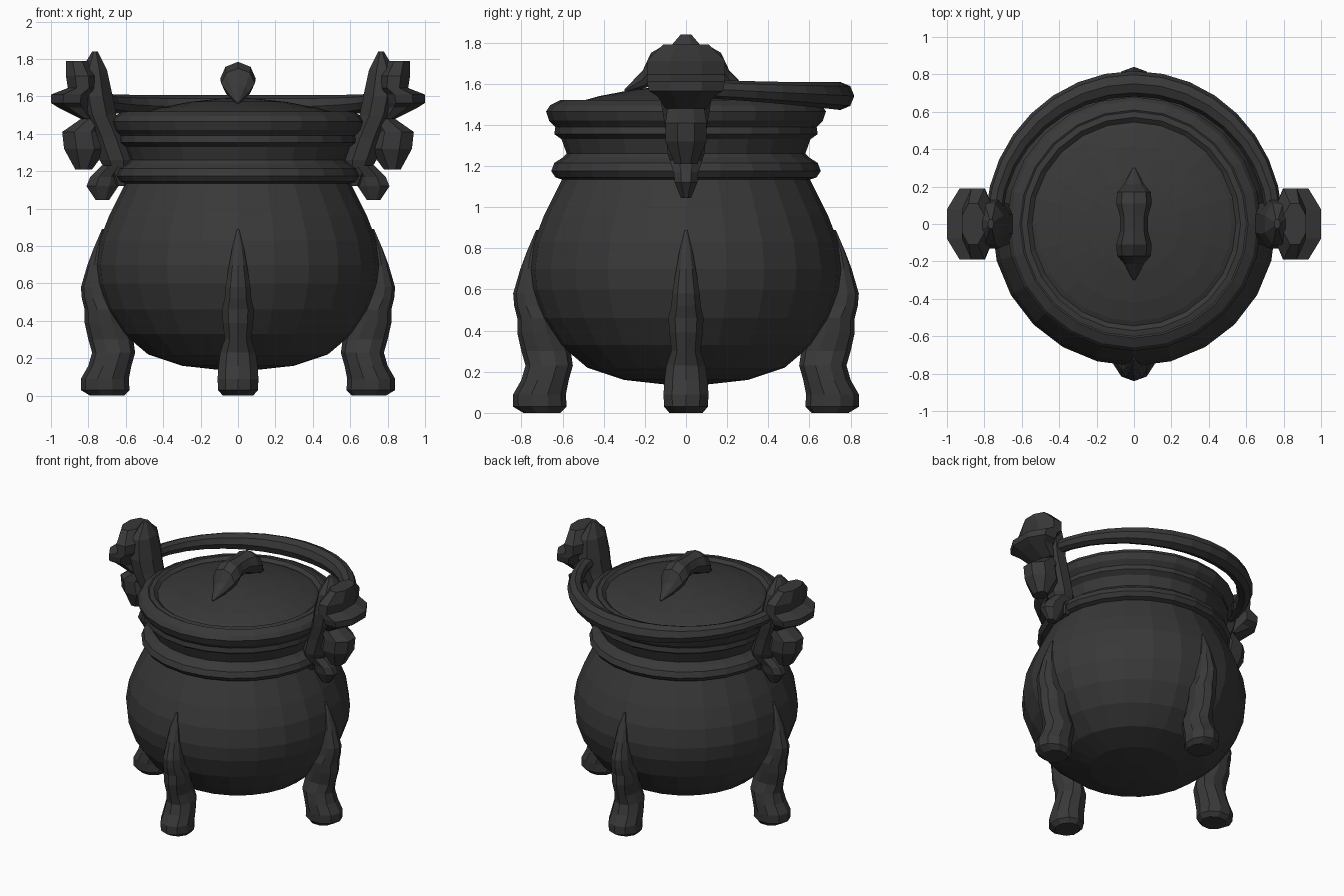
import bpy, bmesh, math
from mathutils import Vector, Matrix

iron = bpy.data.materials.new("dark cast iron")
iron.diffuse_color = (0.04, 0.04, 0.04, 1)


def loft(name, rings, closed_ends=True):
    """Skin a list of vertex rings into a flat shaded object."""
    bm = bmesh.new()
    loops = [[bm.verts.new(p) for p in ring] for ring in rings]
    n = len(loops[0])
    for a, b in zip(loops, loops[1:]):
        for i in range(n):
            j = (i + 1) % n
            bm.faces.new((a[i], a[j], b[j], b[i]))
    if closed_ends:
        bm.faces.new(loops[0])
        bm.faces.new(loops[-1])
    bmesh.ops.recalc_face_normals(bm, faces=bm.faces)
    me = bpy.data.meshes.new(name)
    bm.to_mesh(me)
    bm.free()
    me.materials.append(iron)
    ob = bpy.data.objects.new(name, me)
    bpy.context.collection.objects.link(ob)
    return ob


def ring(c, u, v, n=8, flat=False):
    """Elliptical ring about c with half axes u and v; flat puts sides on the axes."""
    off, k = (math.pi / n, 1 / math.cos(math.pi / n)) if flat else (0, 1)
    c, u, v = Vector(c), Vector(u), Vector(v)
    return [c + k * (u * math.cos(off + 2 * math.pi * i / n) + v * math.sin(off + 2 * math.pi * i / n))
            for i in range(n)]


def lathe(name, profile, n=24):
    return loft(name, [ring((0, 0, z), (r, 0, 0), (0, r, 0), n) for r, z in profile])


# Round pot with collar, neck and rim
lathe("pot_body", [(0.1, 0.138), (0.3, 0.16), (0.48, 0.22), (0.61, 0.33), (0.7, 0.46), (0.75, 0.6),
                   (0.76, 0.7), (0.74, 0.83), (0.69, 0.96), (0.635, 1.07), (0.6, 1.14)])
lathe("pot_collar", [(0.59, 1.13), (0.635, 1.145), (0.655, 1.175), (0.64, 1.215), (0.6, 1.24), (0.58, 1.26),
                     (0.605, 1.33), (0.64, 1.355), (0.635, 1.39), (0.665, 1.42), (0.68, 1.465),
                     (0.66, 1.495), (0.61, 1.52), (0.57, 1.5)])

# Shallow domed lid
lathe("lid", [(0.6, 1.47), (0.605, 1.515), (0.57, 1.52), (0.545, 1.5), (0.52, 1.512), (0.42, 1.54),
              (0.25, 1.572), (0.08, 1.59), (0.01, 1.592)])

# Arched lid handle with pointed ends
knob = [(-0.3, 1.565, 0.006, 0.006), (-0.21, 1.62, 0.055, 0.045), (-0.17, 1.67, 0.09, 0.08),
        (-0.11, 1.695, 0.095, 0.09), (-0.04, 1.71, 0.075, 0.07)]
knob += [(-y, z, a, b) for y, z, a, b in reversed(knob)]
loft("lid_handle", [ring((0, y, z), (a, 0, 0), (0, 0, b)) for y, z, a, b in knob])

# Carrying handle resting around the back
rings = []
for i in range(17):
    t = math.radians(4 + 172 * i / 16)
    d = Vector((math.cos(t), math.sin(t), 0))
    r = 0.045 + 0.023 * math.sin(t) ** 2
    rings.append(ring(d * 0.75 + Vector((0, 0, 1.58 - 0.04 * math.sin(t))), d * r, (0, 0, r)))
loft("carrying_handle", rings)

# Four clawless legs: (radial centre, z, radial half, sideways half)
leg = [(0.70, 0.0, 0.09, 0.085), (0.71, 0.03, 0.13, 0.112), (0.712, 0.09, 0.128, 0.115),
       (0.685, 0.16, 0.115, 0.11), (0.665, 0.23, 0.115, 0.1), (0.68, 0.3, 0.12, 0.075),
       (0.71, 0.39, 0.11, 0.085), (0.72, 0.46, 0.1, 0.09), (0.75, 0.52, 0.085, 0.075),
       (0.76, 0.58, 0.08, 0.07), (0.75, 0.7, 0.055, 0.05), (0.745, 0.78, 0.03, 0.035), (0.72, 0.89, 0.008, 0.006)]
for k, side in enumerate(("right", "back", "left", "front")):
    ob = loft("leg_" + side, [ring((c, 0, z), (a, 0, 0), (0, b, 0), 10) for c, z, a, b in leg])
    ob.data.transform(Matrix.Rotation(k * math.pi / 2, 4, 'Z'))

# Ornamental brackets: each row is (inner x, outer x, z, half width)
bracket = {
    "spine": [(0.58, 0.66, 1.12, 0.04), (0.56, 0.74, 1.26, 0.09), (0.60, 0.78, 1.38, 0.1),
              (0.65, 0.83, 1.5, 0.12), (0.67, 0.85, 1.6, 0.13), (0.70, 0.84, 1.74, 0.11), (0.75, 0.78, 1.84, 0.025)],
    "cup": [(0.77, 0.84, 1.48, 0.1), (0.78, 0.96, 1.54, 0.14), (0.78, 1.0, 1.565, 0.18), (0.77, 1.0, 1.61, 0.19),
            (0.75, 0.91, 1.645, 0.19), (0.75, 0.92, 1.71, 0.19), (0.8, 0.92, 1.79, 0.11)],
    "scroll": [(0.7, 0.84, 1.48, 0.09), (0.72, 0.94, 1.41, 0.1), (0.7, 0.93, 1.32, 0.1), (0.78, 0.87, 1.21, 0.055)],
    "drop": [(0.6, 0.73, 1.23, 0.08), (0.63, 0.79, 1.17, 0.06), (0.64, 0.81, 1.12, 0.055), (0.69, 0.76, 1.045, 0.025)],
}
for side, s in (("right", 1), ("left", -1)):
    for part, rows in bracket.items():
        loft(f"bracket_{part}_{side}",
             [ring((s * (a + b) / 2, 0, z), (s * (b - a) / 2, 0, 0), (0, w, 0), 8, True) for a, b, z, w in rows])
